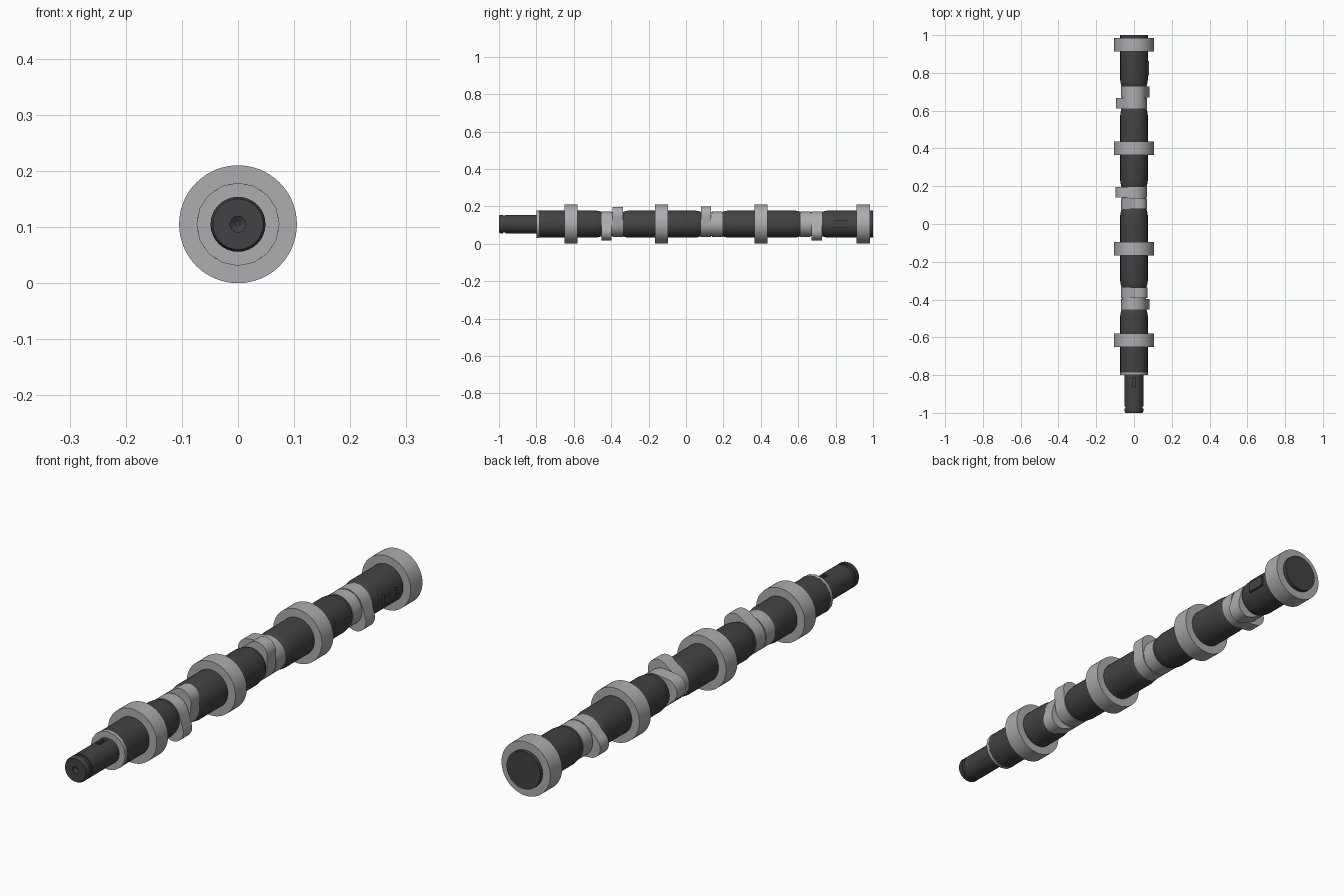
import bpy, bmesh
from math import sin, cos, pi, acos, radians
from mathutils import Matrix

if "Cube" in bpy.data.objects:
    bpy.data.objects.remove(bpy.data.objects["Cube"])

ZC = 0.105  # height of the shaft axis


def material(name, c):
    m = bpy.data.materials.new(name)
    m.diffuse_color = (*c, 1)
    m.use_nodes = True
    m.node_tree.nodes["Principled BSDF"].inputs["Base Color"].default_value = m.diffuse_color
    return m


DARK = material("dark_steel", (0.055, 0.055, 0.058))
LIGHT = material("ground_steel", (0.42, 0.42, 0.44))


def finish(name, bm, mat, smooth=True):
    bmesh.ops.recalc_face_normals(bm, faces=bm.faces)
    me = bpy.data.meshes.new(name)
    bm.to_mesh(me)
    bm.free()
    ob = bpy.data.objects.new(name, me)
    bpy.context.collection.objects.link(ob)
    me.materials.append(mat)
    bpy.ops.object.select_all(action='DESELECT')
    ob.select_set(True)
    bpy.context.view_layer.objects.active = ob
    if smooth:
        bpy.ops.object.shade_smooth_by_angle(angle=radians(30))
    return ob


def loft(name, rings, mat):
    """Skin a list of (y, outline) rings and cap both ends."""
    bm = bmesh.new()
    loops = [[bm.verts.new((x, y, ZC + z)) for x, z in pts] for y, pts in rings]
    n = len(loops[0])
    for a, b in zip(loops, loops[1:]):
        for i in range(n):
            j = (i + 1) % n
            bm.faces.new((a[i], a[j], b[j], b[i]))
    bm.faces.new(loops[0])
    bm.faces.new(loops[-1])
    return finish(name, bm, mat)


def circle(r, n):
    return [(r * cos(2 * pi * i / n), r * sin(2 * pi * i / n)) for i in range(n)]


def lathe(name, profile, mat, n=32):
    return loft(name, [(y, circle(r, n)) for y, r in profile], mat)


def box(name, size, pos, mat):
    bm = bmesh.new()
    bmesh.ops.create_cube(bm, size=1, matrix=Matrix.Translation(pos) @ Matrix.Diagonal((*size, 1)))
    return finish(name, bm, mat, False)


def lobe(name, y0, y1, angle):
    """Egg-shaped cam: base circle and nose circle joined by tangents."""
    R, r, d = 0.068, 0.045, 0.055
    t, al = radians(angle), acos((R - r) / d)
    pts = []
    for i in range(17):
        a = t - al + 2 * al * i / 16
        pts.append((d * cos(t) + r * cos(a), d * sin(t) + r * sin(a)))
    for i in range(25):
        a = t + al + (2 * pi - 2 * al) * i / 24
        pts.append((R * cos(a), R * sin(a)))
    loft(name, [(y0, pts), (y1, pts)], LIGHT)


# Dark shaft sections: full radius in the middle, eased down beside the lobes
def section(name, y0, y1, ease0, ease1):
    prof = []
    if ease0:
        prof += [(y0, 0.065), (y0 + 0.012, 0.0695), (y0 + 0.035, 0.073)]
    else:
        prof += [(y0, 0.073)]
    if ease1:
        prof += [(y1 - 0.035, 0.073), (y1 - 0.012, 0.0695), (y1, 0.065)]
    else:
        prof += [(y1, 0.073)]
    lathe(name, prof, DARK)


pair_starts = (-0.452, 0.080, 0.612)
edges = [-0.787] + [v for p in pair_starts for v in (p, p + 0.115)] + [1.0]
for k in range(4):
    section(f"shaft_section_{k + 1}", edges[2 * k], edges[2 * k + 1], k > 0, k < 3)

# Cam lobes in pairs on a light hub
angles = ((-49, 60), (63, 162), (200, -49))
for k, (p, (a, b)) in enumerate(zip(pair_starts, angles)):
    lathe(f"lobe_hub_{k + 1}", [(p, 0.064), (p + 0.115, 0.064)], LIGHT)
    lobe(f"cam_lobe_{k + 1}a", p, p + 0.054, a)
    lobe(f"cam_lobe_{k + 1}b", p + 0.059, p + 0.115, b)

# Bearing journals
for k, (a, b) in enumerate(((-0.65, -0.58), (-0.166, -0.096), (0.366, 0.437), (0.912, 0.985))):
    lathe(f"bearing_journal_{k + 1}", [(a, 0.105), (b, 0.105)], LIGHT, 64)

# Thrust collar behind the nose
lathe("thrust_collar", [(-0.80, 0.074), (-0.787, 0.074)], LIGHT, 16)

# Nose with centre hole, snap-ring groove and keyway
nose = lathe("shaft_nose", [(-0.985, 0.004), (-0.992, 0.014), (-1.0, 0.014), (-1.0, 0.045), (-0.993, 0.049),
                            (-0.978, 0.049), (-0.978, 0.045), (-0.965, 0.045), (-0.965, 0.049),
                            (-0.79, 0.049)], DARK)
cutter = box("keyway_cutter", (0.016, 0.048, 0.03), (0, -0.839, ZC + 0.052), DARK)
cutter.hide_render = True
mod = nose.modifiers.new("keyway", 'BOOLEAN')
mod.operation = 'DIFFERENCE'
mod.object = cutter
bpy.context.view_layer.objects.active = nose
bpy.ops.object.modifier_apply(modifier="keyway")
bpy.data.objects.remove(cutter)

# Raised pad on the side of the rear section
box("side_pad", (0.03, 0.075, 0.04), (0.064, 0.825, ZC + 0.0), DARK)
